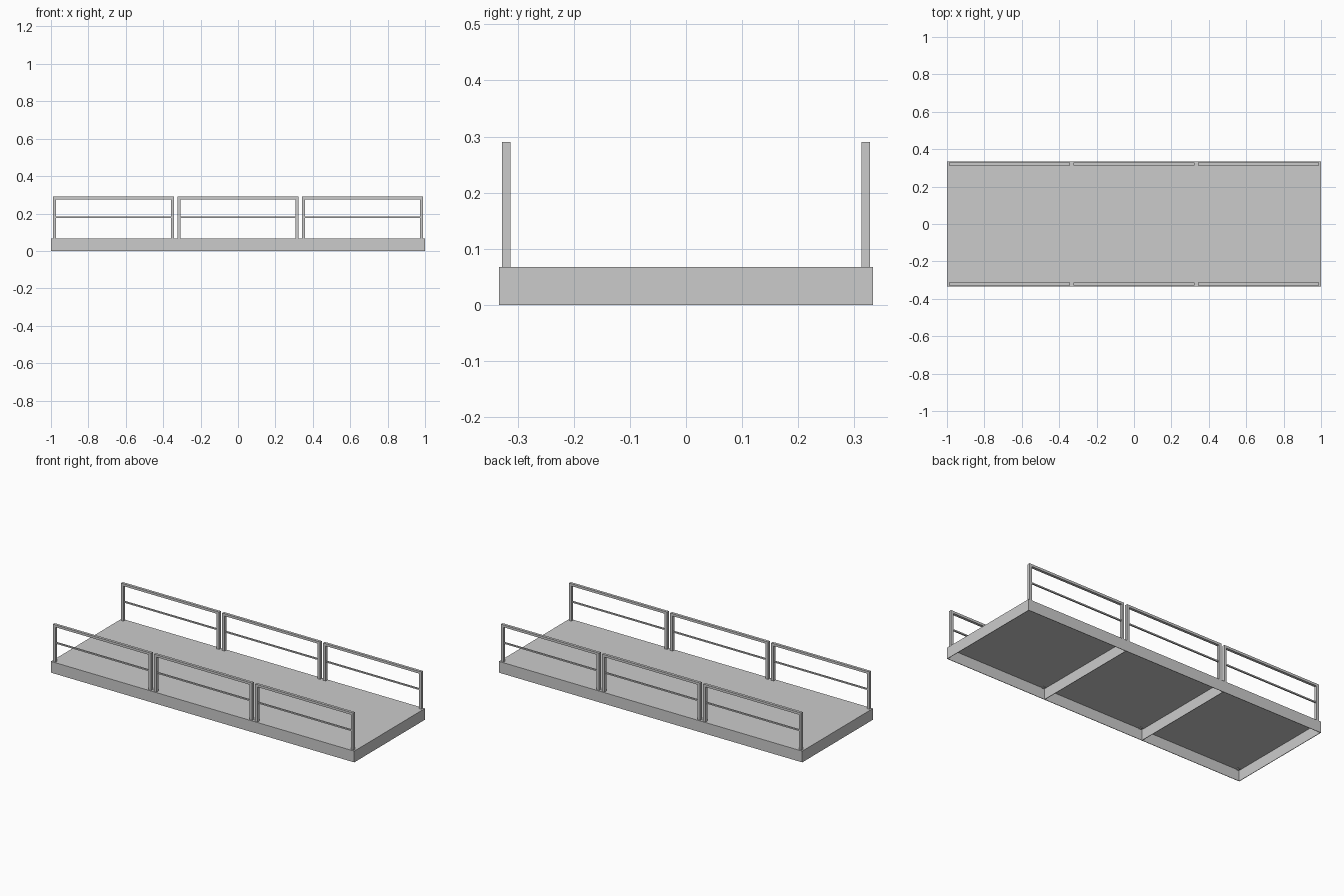
import bpy, bmesh
from mathutils import Matrix, Vector

if "Cube" in bpy.data.objects:
    bpy.data.objects.remove(bpy.data.objects["Cube"])


def boxes(name, spans):
    """One object from several axis-aligned boxes given as (min corner, max corner)."""
    bm = bmesh.new()
    for lo, hi in spans:
        lo, hi = Vector(lo), Vector(hi)
        m = Matrix.Translation((lo + hi) / 2) @ Matrix.Diagonal((*(hi - lo), 1))
        bmesh.ops.create_cube(bm, size=1, matrix=m)
    me = bpy.data.meshes.new(name)
    bm.to_mesh(me)
    bm.free()
    ob = bpy.data.objects.new(name, me)
    bpy.context.collection.objects.link(ob)
    return ob


HALF_W = 1 / 3      # half depth of the platform
TOP = 0.067         # deck height
SHEET = 0.003       # sheet thickness
POST = 0.016        # square post size
RAIL_TOP = 0.29
MID = 0.008         # middle rail size


# Platform tray: deck with hanging skirts, open underneath
boxes("deck", [((-1, -HALF_W, TOP - SHEET), (1, HALF_W, TOP))])
for side, s in (("front", -1), ("back", 1)):
    y0, y1 = sorted((s * HALF_W, s * (HALF_W - SHEET)))
    boxes(side + "_skirt", [((-1, y0, 0), (1, y1, TOP - SHEET))])
inner = HALF_W - SHEET
for side, s in (("left", -1), ("right", 1)):
    x0, x1 = sorted((s, s * (1 - SHEET)))
    boxes(side + "_skirt", [((x0, -inner, 0), (x1, inner, TOP - SHEET))])
    # Cross beams dividing the underside into three bays
    x = s / 3
    boxes(side + "_cross_beam",
          [((x - SHEET / 2, -inner, 0), (x + SHEET / 2, inner, TOP - SHEET))])

# Railings: three bays along each long side
for side, s in (("front", -1), ("back", 1)):
    yc = s * 0.3205
    y0, y1 = yc - POST / 2, yc + POST / 2
    for i, (a, b) in enumerate(((-0.99, -0.343), (-0.323, 0.323), (0.343, 0.99))):
        z_top = RAIL_TOP - 0.014
        boxes(f"{side}_railing_{i + 1}", [
            ((a, y0, TOP - 0.007), (a + POST, y1, z_top)),          # left post
            ((b - POST, y0, TOP - 0.007), (b, y1, z_top)),          # right post
            ((a, y0, z_top), (b, y1, RAIL_TOP)),                    # top rail
            ((a + POST, yc - MID / 2, 0.18 - MID / 2),
             (b - POST, yc + MID / 2, 0.18 + MID / 2)),             # middle rail
        ])
